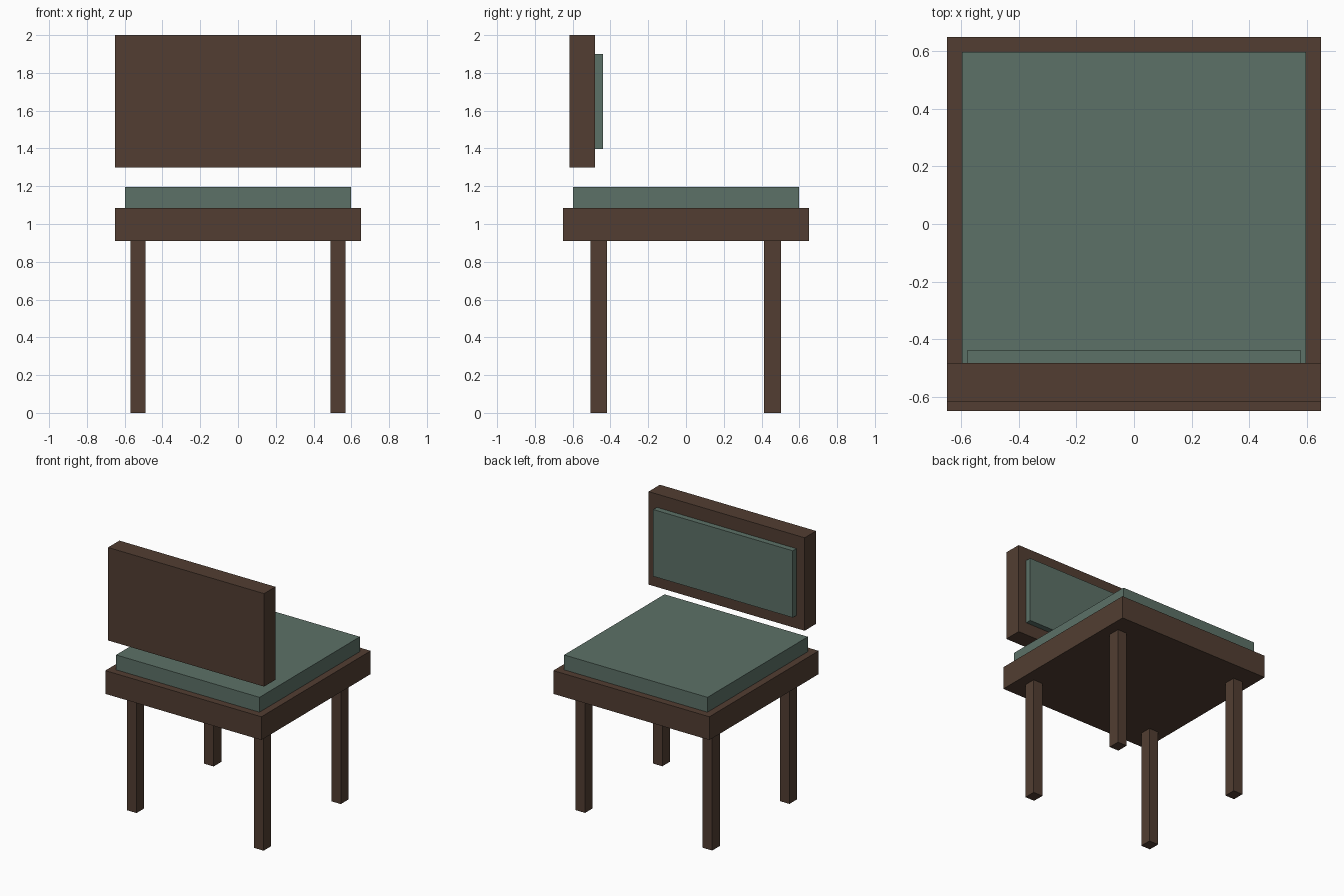
import bpy

if "Cube" in bpy.data.objects:
    bpy.data.objects.remove(bpy.data.objects["Cube"])


def material(name, color):
    mat = bpy.data.materials.new(name)
    mat.diffuse_color = (*color, 1.0)
    mat.use_nodes = True
    mat.node_tree.nodes["Principled BSDF"].inputs["Base Color"].default_value = mat.diffuse_color
    return mat


wood = material("dark_wood", (0.084, 0.048, 0.032))
fabric = material("green_fabric", (0.107, 0.165, 0.136))


def box(name, x, y, z, mat):
    """Box from (min, max) extents on each axis."""
    bpy.ops.mesh.primitive_cube_add(size=1, location=[(a + b) / 2 for a, b in (x, y, z)])
    obj = bpy.context.object
    obj.name = name
    obj.scale = [b - a for a, b in (x, y, z)]
    bpy.ops.object.transform_apply(location=False, rotation=False, scale=True)
    obj.data.materials.append(mat)
    return obj


# Seat frame and cushion
box("seat_frame", (-0.65, 0.65), (-0.65, 0.65), (0.91, 1.085), wood)
box("seat_cushion", (-0.597, 0.597), (-0.597, 0.597), (1.085, 1.197), fabric)

# Four legs
for end, y in (("front", (-0.506, -0.417)), ("back", (0.412, 0.502))):
    for side, x in (("left", (-0.57, -0.491)), ("right", (0.489, 0.568))):
        box(f"{end}_{side}_leg", x, y, (0, 0.91), wood)

# Backrest floats above the seat, with its pad facing the cushion
box("backrest", (-0.65, 0.65), (-0.618, -0.483), (1.30, 2.0), wood)
box("backrest_pad", (-0.581, 0.581), (-0.483, -0.44), (1.397, 1.9), fabric)
